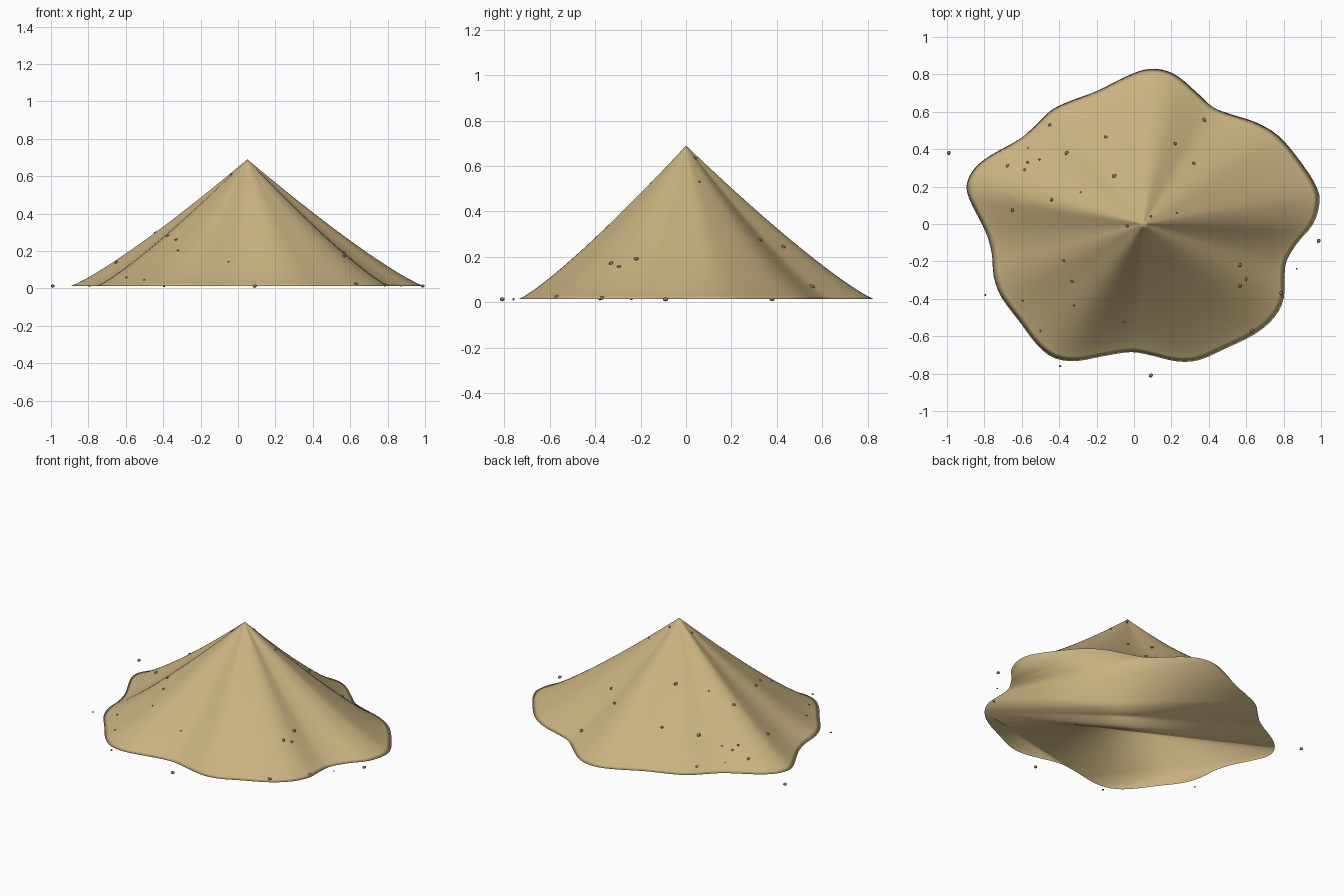
import bpy, bmesh, math, random
from mathutils import Vector, Matrix

if "Cube" in bpy.data.objects:
    bpy.data.objects.remove(bpy.data.objects["Cube"])

random.seed(4)
PEAK = Vector((0.05, 0.0))
BASE, TOP = 0.013, 0.69

# Wavy footprint of the pile, counter-clockwise
OUTLINE = [(.99, .10), (.98, .19), (.90, .32), (.78, .465), (.66, .54), (.54, .58), (.43, .62),
           (.35, .69), (.24, .786), (.15, .825), (.056, .825), (-.05, .785), (-.20, .71),
           (-.335, .66), (-.44, .61), (-.53, .525), (-.61, .455), (-.77, .365), (-.85, .30),
           (-.89, .23), (-.89, .16), (-.85, .07), (-.79, -.05), (-.76, -.16), (-.75, -.28),
           (-.71, -.39), (-.61, -.525), (-.515, -.65), (-.425, -.717), (-.31, -.733),
           (-.16, -.706), (-.02, -.685), (.08, -.70), (.23, -.735), (.35, -.727), (.48, -.67),
           (.645, -.59), (.75, -.50), (.80, -.40), (.805, -.29), (.815, -.20), (.875, -.10),
           (.955, -.005)]

# Pebbles: x, y, radius
PEBBLES = [(-.99, .38, .012), (-.45, .53, .009), (-.15, .465, .010), (-.36, .38, .012),
           (-.565, .405, .008), (-.57, .33, .008), (-.505, .345, .006), (-.675, .31, .013),
           (-.585, .29, .008), (-.105, .255, .013), (-.44, .13, .011), (-.285, .17, .006),
           (-.65, .075, .011), (-.035, -.01, .009), (.09, .04, .008), (.23, .06, .006),
           (.375, .555, .013), (.22, .43, .010), (.32, .325, .010), (.987, -.09, .012),
           (.87, -.24, .005), (.565, -.22, .012), (.60, -.295, .009), (.565, -.33, .011),
           (.785, -.37, .012), (.63, -.57, .012), (.09, -.81, .012), (-.05, -.52, .008),
           (-.395, -.76, .007), (-.50, -.57, .007), (-.595, -.41, .006), (-.795, -.38, .006),
           (-.33, -.305, .009), (-.32, -.435, .006), (-.375, -.195, .009)]


def material(name, color):
    m = bpy.data.materials.new(name)
    m.diffuse_color = (*color, 1)
    m.use_nodes = True
    m.node_tree.nodes["Principled BSDF"].inputs["Base Color"].default_value = m.diffuse_color
    return m


def make_object(name, bm, mat, smooth=True):
    me = bpy.data.meshes.new(name)
    bmesh.ops.recalc_face_normals(bm, faces=bm.faces)
    for f in bm.faces:
        f.smooth = smooth
    bm.to_mesh(me)
    bm.free()
    me.materials.append(mat)
    ob = bpy.data.objects.new(name, me)
    bpy.context.collection.objects.link(ob)
    return ob


def smooth_loop(points, steps):
    """Closed Catmull-Rom curve through the points."""
    p = [Vector(q) for q in points]
    n, out = len(p), []
    for i in range(n):
        a, b, c, d = (p[(i + k) % n] for k in (-1, 0, 1, 2))
        for s in range(steps):
            t = s / steps
            out.append(0.5 * (2 * b + (c - a) * t + (2 * a - 5 * b + 4 * c - d) * t * t
                              + (3 * b - a - 3 * c + d) * t ** 3))
    return out


RIM = smooth_loop(OUTLINE, 3)


def slope(t):
    return BASE + (TOP - BASE) * max(0, 1 - t) ** 1.17


def surface_height(x, y):
    d = Vector((x, y)) - PEAK
    rim = max(RIM, key=lambda r: (r - PEAK).normalized().dot(d.normalized()))
    return slope(d.length / (rim - PEAK).length)


# Sand pile: rings shrinking to the peak, closed by a flat underside
bm = bmesh.new()
levels = [1, .965] + [.965 - .06 * k for k in range(1, 16)] + [.03]
rings = []
for t in levels:
    rings.append([bm.verts.new((*PEAK.lerp(r, t), slope(t))) for r in RIM])
n = len(RIM)
for lo, hi in zip(rings, rings[1:]):
    for i in range(n):
        j = (i + 1) % n
        bm.faces.new((lo[i], lo[j], hi[j], hi[i]))
peak = bm.verts.new((*PEAK, TOP))
for i in range(n):
    bm.faces.new((rings[-1][i], rings[-1][(i + 1) % n], peak))
bm.faces.new(rings[0][::-1])
make_object("sand_pile", bm, material("sand", (.578, .445, .216)))

# Scattered pebbles, resting on the slope or on the ground around it
bm = bmesh.new()
for x, y, r in PEBBLES:
    z = max(surface_height(x, y), r * 0.8)
    turn = Matrix.Rotation(random.uniform(0, math.tau), 4, 'Z')
    size = Matrix.Diagonal((r * 1.1, r * 0.9, r * 0.8, 1))
    bmesh.ops.create_icosphere(bm, subdivisions=1, radius=1,
                               matrix=Matrix.Translation((x, y, z)) @ turn @ size)
make_object("pebbles", bm, material("pebble brown", (.27, .19, .09)))
